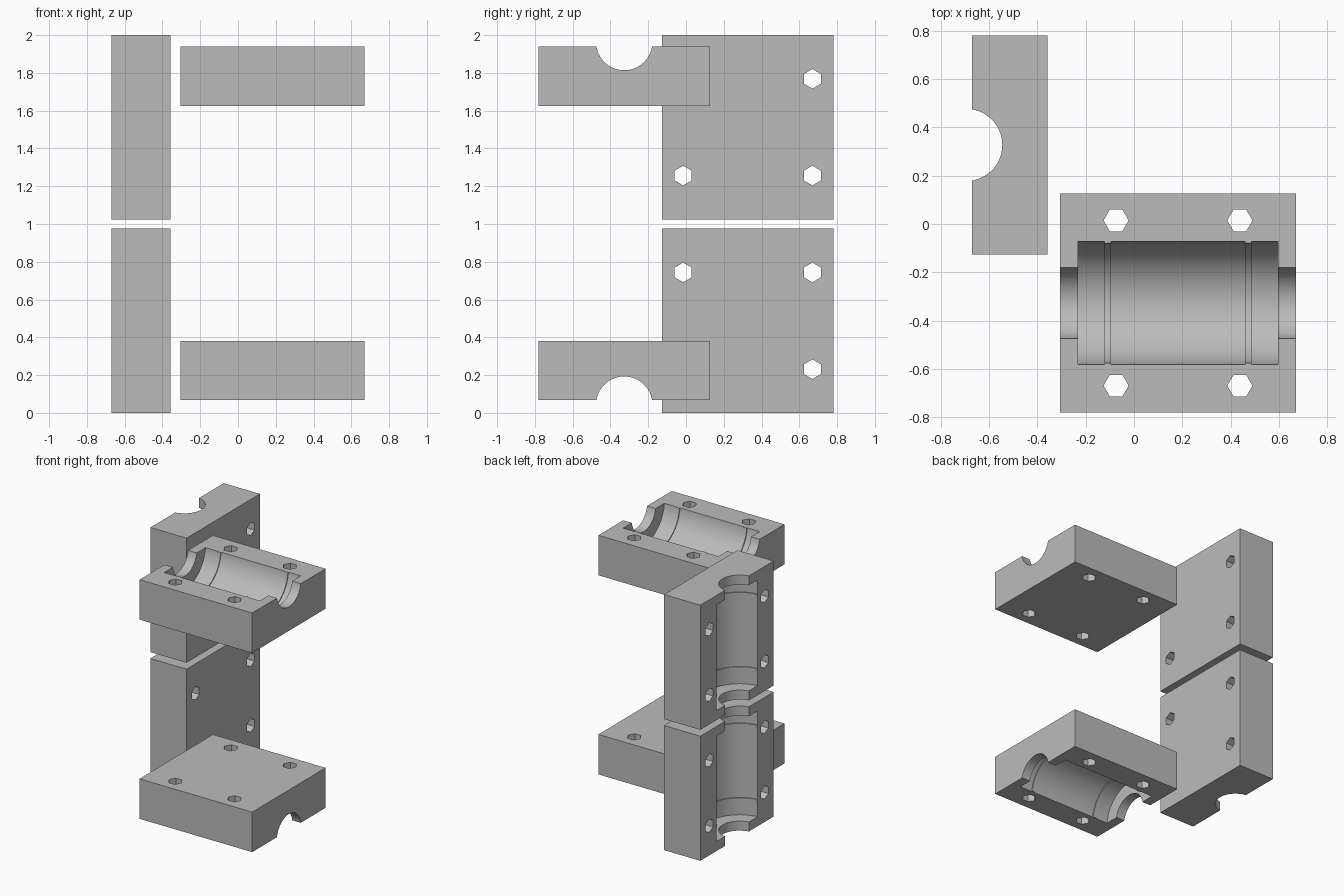
import bpy
import bmesh
from math import cos, sin, pi, radians
from mathutils import Matrix

default = bpy.data.objects.get("Cube")
if default:
    bpy.data.objects.remove(default)

LENGTH, WIDTH, THICK = 0.975, 0.907, 0.313
AXIS = 0.024  # bore axis sits just above the parting face

grey = bpy.data.materials.new("plain_grey")
grey.use_nodes = True
color = (0.5, 0.5, 0.5, 1)
grey.diffuse_color = color
grey.node_tree.nodes["Principled BSDF"].inputs["Base Color"].default_value = color


def add_object(name, bm):
    bmesh.ops.recalc_face_normals(bm, faces=bm.faces)
    mesh = bpy.data.meshes.new(name)
    bm.to_mesh(mesh)
    bm.free()
    mesh.materials.append(grey)
    obj = bpy.data.objects.new(name, mesh)
    bpy.context.collection.objects.link(obj)
    return obj


def lathe_x(profile, segments):
    """Closed solid of revolution around the x axis from (x, radius) pairs."""
    bm = bmesh.new()
    rings = [[bm.verts.new((x, r * cos(2 * pi * i / segments),
                            AXIS + r * sin(2 * pi * i / segments)))
              for i in range(segments)] for x, r in profile]
    for a, b in zip(rings, rings[1:]):
        for i in range(segments):
            j = (i + 1) % segments
            bm.faces.new((a[i], a[j], b[j], b[i]))
    bm.faces.new(rings[0])
    bm.faces.new(rings[-1])
    return bm


# Solid block with its parting face at local z = 0
bm = bmesh.new()
bmesh.ops.create_cube(bm, size=1, matrix=Matrix.Translation((0, 0, -THICK / 2))
                      @ Matrix.Diagonal((LENGTH, WIDTH, THICK, 1)))
block = add_object("upper_housing_half", bm)

# Stepped bore: narrow shaft ends, wide chamber, two thin raised rings
half = [(-0.6, 0.149), (-0.413, 0.149), (-0.413, 0.256), (-0.305, 0.256),
        (-0.305, 0.249), (-0.277, 0.249), (-0.277, 0.256)]
bore = add_object("bore_cutter", lathe_x(half + [(-x, r) for x, r in reversed(half)], 96))

# Four hexagonal bolt holes
bm = bmesh.new()
for sx in (-1, 1):
    for sy in (-1, 1):
        bmesh.ops.create_cone(bm, cap_ends=True, segments=6, radius1=0.052, radius2=0.052,
                              depth=1, matrix=Matrix.Translation((sx * 0.256, sy * 0.342, 0))
                              @ Matrix.Rotation(pi / 2, 4, "Z"))
# Turn the hexagons so that a corner points along the bore
corner = max(v.co.x for v in bm.verts)
if corner < 0.256 + 0.05:
    for sx in (-1, 1):
        for sy in (-1, 1):
            center = (sx * 0.256, sy * 0.342, 0)
            ring = [v for v in bm.verts if v.co.x * sx > 0 and v.co.y * sy > 0]
            bmesh.ops.rotate(bm, verts=ring, cent=center, matrix=Matrix.Rotation(pi / 6, 3, "Z"))
holes = add_object("bolt_hole_cutter", bm)

# Cut the block and keep the finished mesh
for cutter in (bore, holes):
    mod = block.modifiers.new(cutter.name, "BOOLEAN")
    mod.operation = "DIFFERENCE"
    mod.solver = "EXACT"
    mod.object = cutter
    cutter.hide_render = True
bpy.context.view_layer.update()
depsgraph = bpy.context.evaluated_depsgraph_get()
finished = bpy.data.meshes.new_from_object(block.evaluated_get(depsgraph))
block.modifiers.clear()
block.data = finished
for cutter in (bore, holes):
    bpy.data.objects.remove(cutter)

bpy.ops.object.select_all(action="DESELECT")
block.select_set(True)
bpy.context.view_layer.objects.active = block
bpy.ops.object.shade_smooth_by_angle(angle=radians(25))


# Place the four matching halves
def place(obj, location, rotation):
    obj.location = location
    obj.rotation_euler = rotation


place(block, (0.182, -0.327, 1.939), (0, 0, 0))
for name, location, rotation in (
        ("lower_housing_half", (0.182, -0.327, 0.068), (pi, 0, 0)),
        ("standing_half_bottom", (-0.67, 0.327, LENGTH / 2), (0, -pi / 2, 0)),
        ("standing_half_top", (-0.67, 0.327, 2 - LENGTH / 2), (0, -pi / 2, 0))):
    copy = block.copy()
    copy.name = name
    bpy.context.collection.objects.link(copy)
    place(copy, location, rotation)
